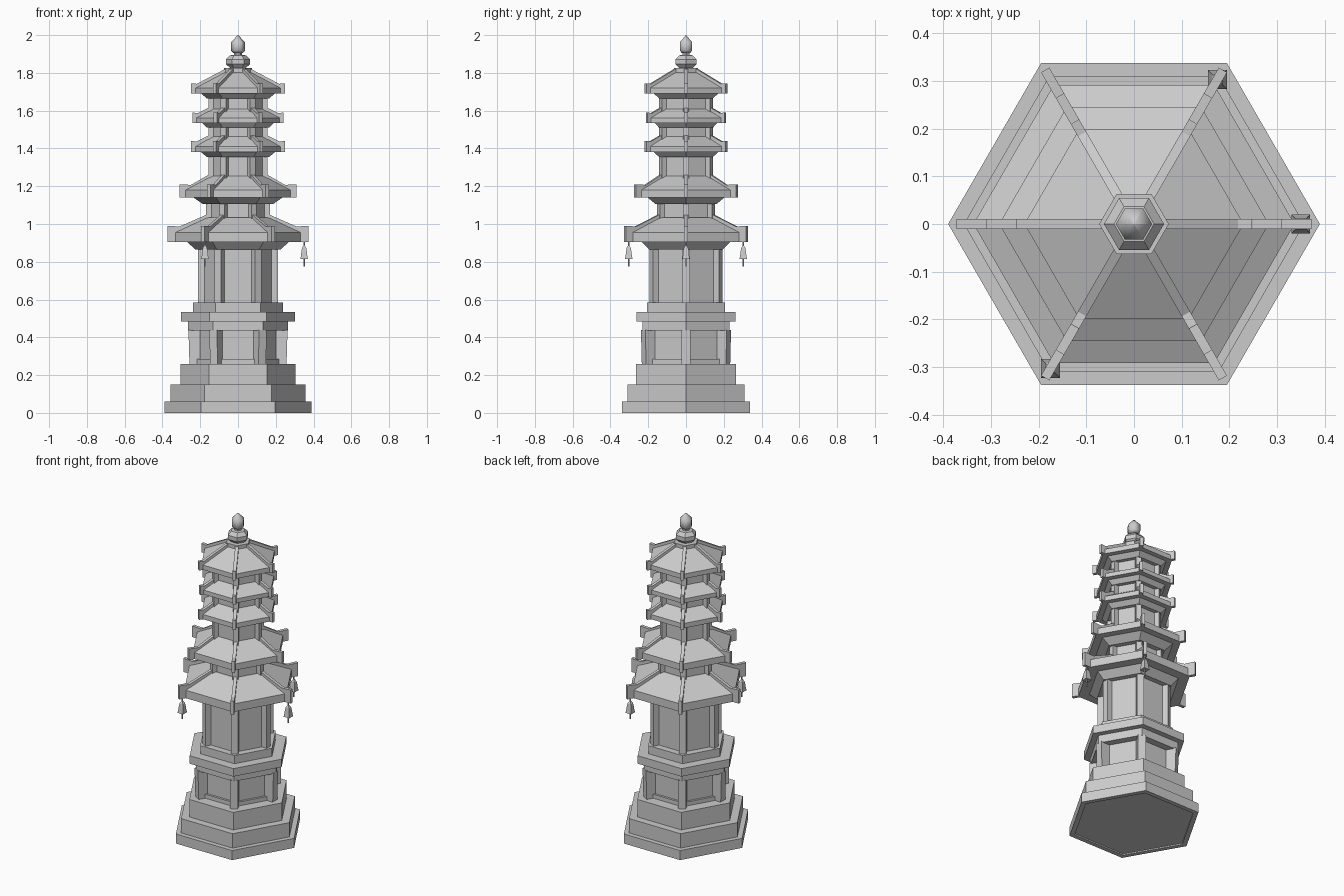
import bpy
import bmesh
from math import cos, sin, pi, radians
from mathutils import Matrix, Vector

old = bpy.data.objects.get("Cube")
if old:
    bpy.data.objects.remove(old, do_unlink=True)

stone = bpy.data.materials.new("grey stone")
stone.use_nodes = True
GREY = (0.6, 0.6, 0.6, 1)
stone.diffuse_color = GREY
stone.node_tree.nodes["Principled BSDF"].inputs["Base Color"].default_value = GREY


def finish(name, bm):
    bmesh.ops.recalc_face_normals(bm, faces=bm.faces)
    mesh = bpy.data.meshes.new(name)
    bm.to_mesh(mesh)
    bm.free()
    mesh.materials.append(stone)
    ob = bpy.data.objects.new(name, mesh)
    bpy.context.collection.objects.link(ob)
    return ob


def add_rings(bm, profile, sides, turn=0, center=(0, 0)):
    """Stack rings of (radius, height) into a closed solid."""
    rings = []
    for r, z in profile:
        rings.append([bm.verts.new((center[0] + r * cos(turn + 2 * pi * i / sides),
                                    center[1] + r * sin(turn + 2 * pi * i / sides), z))
                      for i in range(sides)])
    for a, b in zip(rings, rings[1:]):
        for i in range(sides):
            j = (i + 1) % sides
            bm.faces.new((a[i], a[j], b[j], b[i]))
    bm.faces.new(rings[0])
    bm.faces.new(rings[-1])


def solid(name, profile):
    bm = bmesh.new()
    add_rings(bm, profile, 6)
    return finish(name, bm)


def radial_plates(name, outline, width):
    """Extrude an (r, z) outline to a width and repeat it on the six corners."""
    bm = bmesh.new()
    for k in range(6):
        spin = Matrix.Rotation(k * pi / 3, 3, "Z")
        sides = [[bm.verts.new(spin @ Vector((r, s * width / 2, z))) for r, z in outline]
                 for s in (-1, 1)]
        n = len(outline)
        for side in sides:
            bm.faces.new(side)
        for i in range(n):
            j = (i + 1) % n
            bm.faces.new((sides[0][i], sides[0][j], sides[1][j], sides[1][i]))
    return finish(name, bm)


def posts(name, r, half, z0, z1):
    return radial_plates(name, [(r - half, z0), (r + half, z0), (r + half, z1), (r - half, z1)], 2 * half)


# Stepped base with a shallow recess underneath
solid("base_step_lower", [(0.358, 0.008), (0.358, 0), (0.39, 0), (0.39, 0.06)])
for name, r, z0, z1 in (("base_step_middle", 0.357, 0.06, 0.15),
                        ("base_step_upper", 0.305, 0.15, 0.26), ("pedestal_wall", 0.215, 0.26, 0.45),
                        ("pedestal_sill", 0.23, 0.26, 0.285), ("pedestal_band", 0.265, 0.435, 0.484),
                        ("pedestal_slab", 0.303, 0.484, 0.534), ("body_plinth", 0.237, 0.534, 0.585),
                        ("body_wall", 0.19, 0.585, 0.88)):
    solid(name, [(r, z0), (r, z1)])

# Pedestal posts and main body posts
radial_plates("pedestal_posts", [(0.2, 0.26), (0.257, 0.26), (0.262, 0.43), (0.262, 0.44), (0.2, 0.44)], 0.046)
posts("body_posts", 0.193, 0.02, 0.585, 0.88)

# Roofs: eave radius, fin radius, top radius, cornice radii, heights, fin length
ROOFS = (
    (0.337, 0.373, 0.165, 0.225, 0.27, 0.865, 0.905, 0.955, 0.99, 1.035, 0.064),
    (0.283, 0.311, 0.14, 0.185, 0.235, 1.105, 1.14, 1.18, 1.21, 1.255, 0.062),
    (0.23, 0.248, 0.14, 0.165, 0.195, 1.355, 1.38, 1.41, 1.44, 1.462, 0.028),
    (0.226, 0.24, 0.14, 0.165, 0.19, 1.51, 1.535, 1.562, 1.59, 1.608, 0.028),
    (0.23, 0.248, 0.06, 0.165, 0.195, 1.665, 1.69, 1.72, 1.745, 1.81, 0.03),
)
for i, (eave, tip, top, c0, c1, zc, z0, z1, zt, z2, flat) in enumerate(ROOFS, 1):
    solid(f"roof_{i}", [(c0, zc), (c1, z0), (eave, z0), (eave, z1), (top, z2)])
    radial_plates(f"roof_ridges_{i}", [(eave - 0.03, z0), (tip, z0), (tip, zt), (tip - flat, zt - 0.003),
                                       (top, z2 + 0.015), (top, z2 - 0.02)], 0.02)

# Storey walls and posts between the roofs
for i, (below, above) in enumerate(zip(ROOFS, ROOFS[1:]), 2):
    z0, z1 = below[9] - 0.01, above[5] + 0.01
    r = 0.15 if i == 2 else 0.138
    solid(f"storey_wall_{i}", [(r, z0), (r, z1)])
    posts(f"storey_posts_{i}", r + 0.003, 0.016, z0 - 0.01, z1)

# Finial
solid("finial_collar", [(0.06, 1.795), (0.073, 1.803), (0.073, 1.826)])
solid("finial_bulb", [(0.042, 1.826), (0.063, 1.846), (0.063, 1.872), (0.042, 1.893),
                      (0.022, 1.895), (0.022, 1.912)])
jewel = solid("finial_jewel", [(0.026, 1.906), (0.038, 1.918), (0.038, 1.962), (0.001, 2.0)])
bpy.ops.object.select_all(action="DESELECT")
jewel.select_set(True)
bpy.context.view_layer.objects.active = jewel
bpy.ops.object.shade_smooth_by_angle(angle=radians(65))

# Square wind bells hanging from three corners of the lowest roof
for name, k in (("bell_left", 0), ("bell_back_left", 1), ("bell_front_right", 4)):
    bm = bmesh.new()
    spot = (0.35 * cos(k * pi / 3), 0.35 * sin(k * pi / 3))
    add_rings(bm, [(0.004, 0.775), (0.004, 0.91)], 6, 0, spot)
    add_rings(bm, [(0.028, 0.815), (0.024, 0.83), (0.02, 0.855), (0.016, 0.873), (0.006, 0.885)],
              4, pi / 4, spot)
    finish(name, bm)
